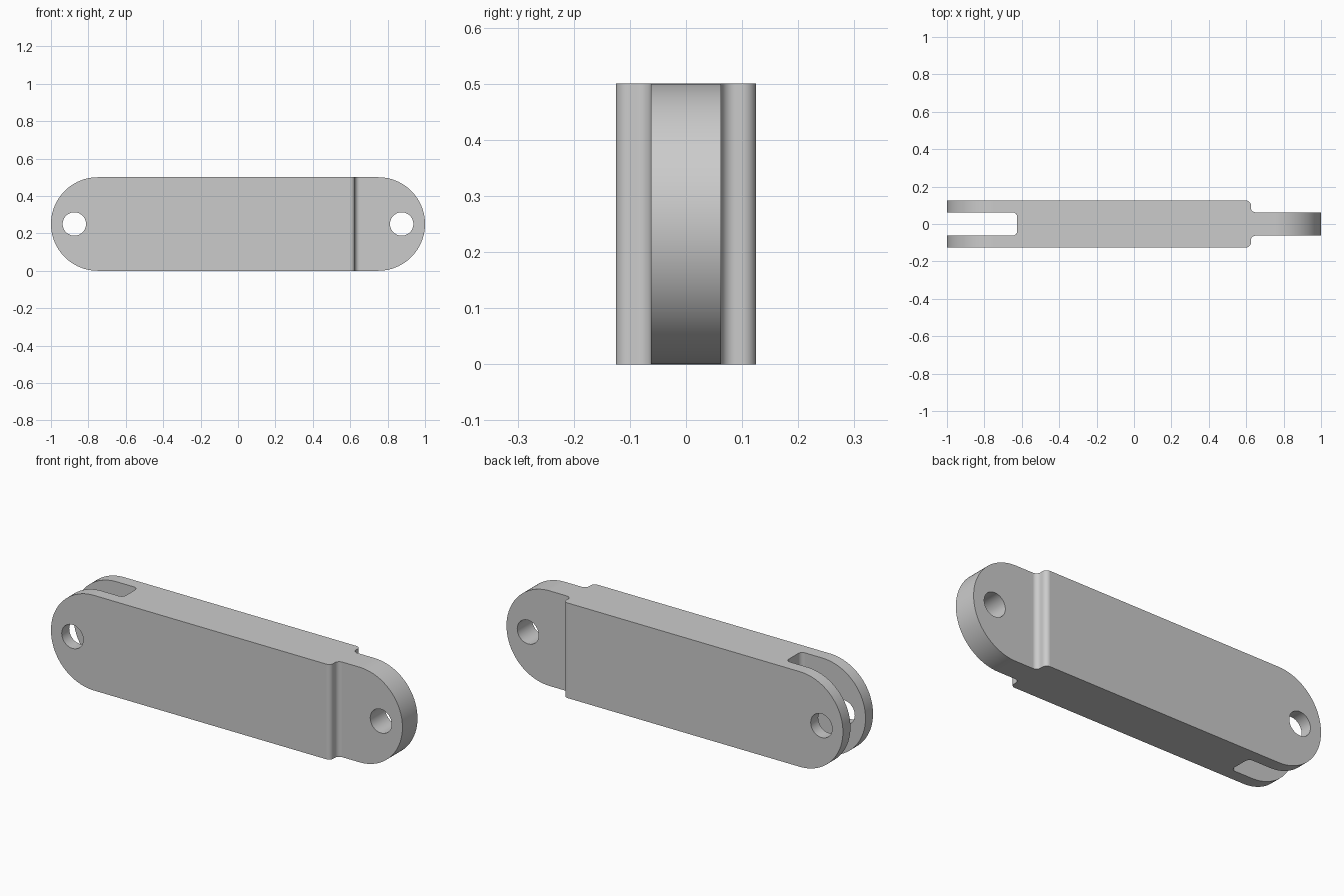
import bpy, bmesh, math
from mathutils import Vector

if "Cube" in bpy.data.objects:
    bpy.data.objects.remove(bpy.data.objects["Cube"])


def prism(name, points, offset, sweep):
    """Closed solid: planar outline moved by offset, then swept."""
    bm = bmesh.new()
    face = bm.faces.new([bm.verts.new(Vector(p) + Vector(offset)) for p in points])
    new = bmesh.ops.extrude_face_region(bm, geom=[face])["geom"]
    bmesh.ops.translate(bm, vec=sweep, verts=[g for g in new if isinstance(g, bmesh.types.BMVert)])
    bmesh.ops.recalc_face_normals(bm, faces=bm.faces)
    mesh = bpy.data.meshes.new(name)
    bm.to_mesh(mesh)
    bm.free()
    obj = bpy.data.objects.new(name, mesh)
    bpy.context.collection.objects.link(obj)
    return obj


def arc(cx, cz, r, start, end, n):
    return [(cx + r * math.cos(start + (end - start) * i / n), 0,
             cz + r * math.sin(start + (end - start) * i / n)) for i in range(n + 1)]


def rounded(points, n=8):
    """Open path of (x, y, fillet radius) with right-angle corners."""
    out = []
    for i, (x, y, r) in enumerate(points):
        p = Vector((x, y, 0))
        if r == 0:
            out.append(p)
            continue
        a = (Vector((*points[i - 1][:2], 0)) - p).normalized() * r
        b = (Vector((*points[i + 1][:2], 0)) - p).normalized() * r
        for k in range(n + 1):
            t = math.pi / 2 * k / n
            out.append(p + a * (1 - math.sin(t)) + b * (1 - math.cos(t)))
    return out


def boolean(target, tool, operation):
    mod = target.modifiers.new(operation, "BOOLEAN")
    mod.operation, mod.solver, mod.object = operation, "EXACT", tool
    bpy.context.view_layer.objects.active = target
    bpy.ops.object.modifier_apply(modifier=mod.name)
    bpy.data.objects.remove(tool)


# Link body: round-ended bar seen from the front
outline = (arc(0.75, 0.25, 0.25, -math.pi / 2, math.pi / 2, 48)
           + arc(-0.75, 0.25, 0.25, math.pi / 2, 3 * math.pi / 2, 48))
link = prism("hinge_link", outline, (0, -0.2, 0), (0, 0.4, 0))

# Plan shape: forked left end, stepped tongue on the right, filleted corners
R = 0.025
half = rounded([(-0.625, 0, 0), (-0.625, 0.0625, R), (-1.1, 0.0625, 0), (-1.1, 0.125, 0),
                (0.625, 0.125, R), (0.625, 0.0625, R), (1.1, 0.0625, 0)])
plan = half + [Vector((p.x, -p.y, 0)) for p in reversed(half[1:])]
boolean(link, prism("plan_cutter", plan, (0, 0, -0.1), (0, 0, 0.7)), "INTERSECT")

# Pin holes through both ends
for x in (-0.875, 0.875):
    circle = arc(x, 0.25, 0.0625, 0, 2 * math.pi, 48)[:-1]
    boolean(link, prism("pin_hole", circle, (0, -0.3, 0), (0, 0.6, 0)), "DIFFERENCE")

# Smooth rounds with crisp edges and flat sides
bpy.ops.object.select_all(action="DESELECT")
link.select_set(True)
bpy.context.view_layer.objects.active = link
bpy.ops.object.shade_smooth_by_angle(angle=math.radians(30))
weighted = link.modifiers.new("weighted_normals", "WEIGHTED_NORMAL")
weighted.keep_sharp = True
